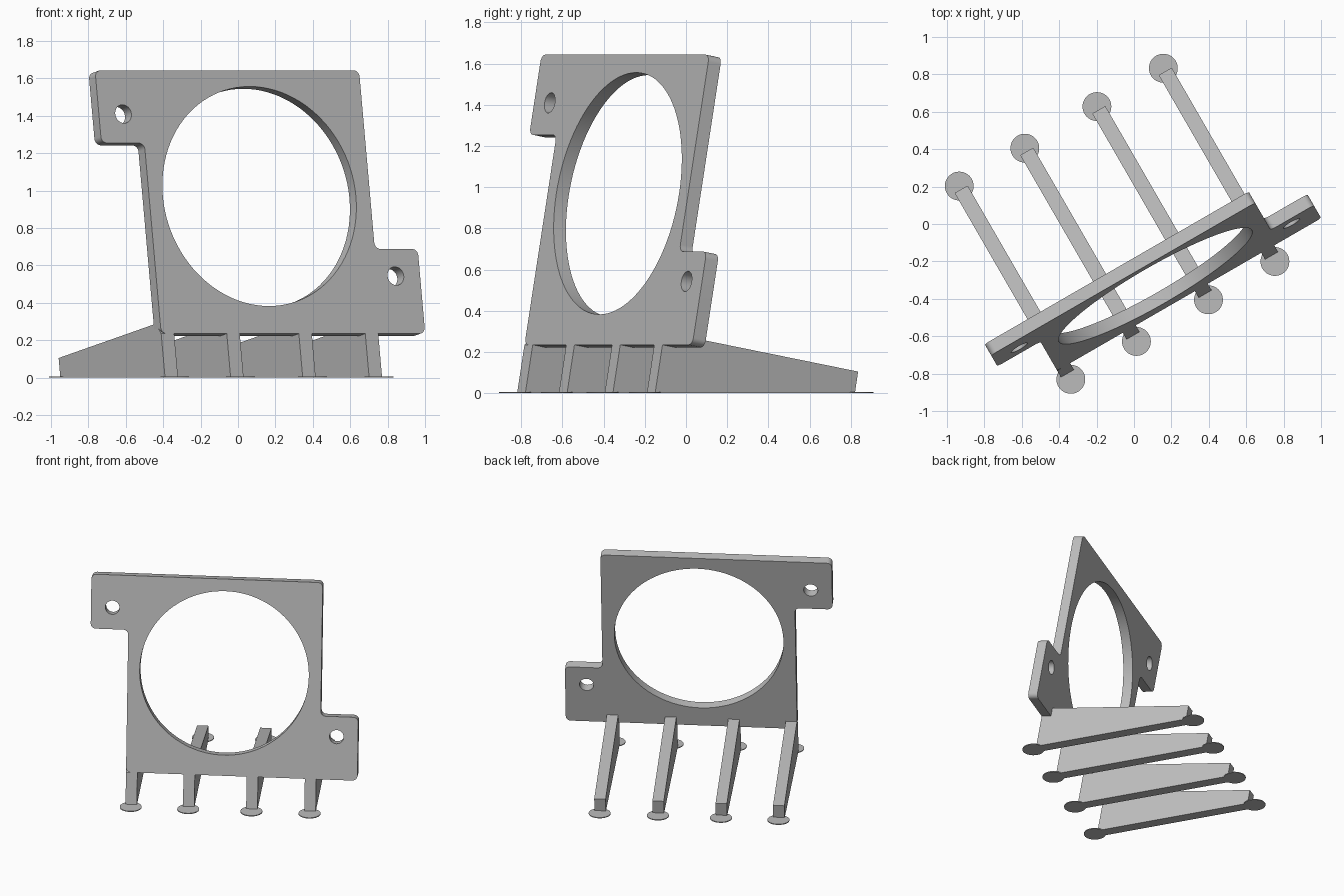
import bpy, bmesh
from math import radians, sin, cos, tan, pi
from mathutils import Matrix, Vector

cube = bpy.data.objects.get("Cube")
if cube:
    bpy.data.objects.remove(cube, do_unlink=True)

LEAN = radians(10)
THICK = 0.07
LEG_W = 0.08
LEG_LEN = 1.12
PLATE_Z = 0.235
# Frame of the stand: x along the plate, y towards the back
STAND = Matrix.Translation((-0.39, -0.82, 0)) @ Matrix.Rotation(radians(30), 4, "Z")

grey = bpy.data.materials.new("plain_grey")
grey.use_nodes = True
grey.diffuse_color = (0.5, 0.5, 0.5, 1)
grey.node_tree.nodes["Principled BSDF"].inputs["Base Color"].default_value = (0.5, 0.5, 0.5, 1)


def finish(name, bm, matrix):
    """Turn a bmesh into a placed, shaded object."""
    bmesh.ops.remove_doubles(bm, verts=bm.verts, dist=0.0001)
    bmesh.ops.recalc_face_normals(bm, faces=bm.faces)
    mesh = bpy.data.meshes.new(name)
    bm.to_mesh(mesh)
    bm.free()
    mesh.materials.append(grey)
    obj = bpy.data.objects.new(name, mesh)
    obj.matrix_world = matrix
    bpy.context.collection.objects.link(obj)
    bpy.ops.object.select_all(action="DESELECT")
    obj.select_set(True)
    bpy.context.view_layer.objects.active = obj
    bpy.ops.object.shade_smooth_by_angle(angle=radians(30))
    return obj


def rounded(corners, r, steps=6):
    """Round every right-angled corner of an outline."""
    pts = [Vector(c) for c in corners]
    out = []
    for i, p in enumerate(pts):
        a = (pts[i - 1] - p).normalized()
        b = (pts[(i + 1) % len(pts)] - p).normalized()
        centre = p + r * (a + b)
        for k in range(steps + 1):
            t = pi / 2 * k / steps
            out.append(centre - r * (b * cos(t) + a * sin(t)))
    return out


def circle(x, y, r, n):
    return [(x + r * cos(2 * pi * i / n), y + r * sin(2 * pi * i / n)) for i in range(n)]


# Plate: a square with two offset lugs, one large opening and two bolt holes
outline = [(0, 0), (1.63, 0), (1.63, 0.46), (1.365, 0.46),
           (1.365, 1.43), (-0.265, 1.43), (-0.265, 1.035), (0, 1.035)]
loops = [rounded(outline, 0.035), circle(0.681, 0.746, 0.596, 96),
         circle(-0.114, 1.193, 0.05, 32), circle(1.479, 0.313, 0.05, 32)]
curve = bpy.data.curves.new("plate_outline", "CURVE")
curve.dimensions = "2D"
curve.fill_mode = "BOTH"
curve.extrude = THICK / 2
for loop in loops:
    spline = curve.splines.new("POLY")
    spline.points.add(len(loop) - 1)
    for point, co in zip(spline.points, loop):
        point.co = (co[0], co[1], 0, 1)
    spline.use_cyclic_u = True
helper = bpy.data.objects.new("plate_outline", curve)
bpy.context.collection.objects.link(helper)
bpy.context.view_layer.update()
solid = helper.evaluated_get(bpy.context.evaluated_depsgraph_get()).to_mesh()
bm = bmesh.new()
bm.from_mesh(solid)
bpy.data.objects.remove(helper, do_unlink=True)
bmesh.ops.translate(bm, verts=bm.verts, vec=(0, 0, -THICK / 2))
upright = (STAND @ Matrix.Translation((0, PLATE_Z * tan(LEAN), PLATE_Z))
           @ Matrix.Rotation(pi / 2 - LEAN, 4, "X"))
finish("plate", bm, upright)

# Legs: wedge-shaped struts running back from the plate, with a disc at each end
leg_profile = [(0, 0), (LEG_LEN, 0), (LEG_LEN + 0.018, 0.105), (0.1, 0.288),
               (PLATE_Z * tan(LEAN), PLATE_Z)]
for i, x in enumerate((0, 0.405, 0.85, 1.26), 1):
    bm = bmesh.new()
    face = bm.faces.new([bm.verts.new((x, y, z)) for y, z in leg_profile])
    side = bmesh.ops.extrude_face_region(bm, geom=[face], use_keep_orig=True)["geom"]
    moved = [g for g in side if isinstance(g, bmesh.types.BMVert)]
    bmesh.ops.translate(bm, verts=moved, vec=(LEG_W, 0, 0))
    finish(f"leg_{i}", bm, STAND)

    for end, y in (("front", -0.035), ("back", LEG_LEN + 0.038)):
        bm = bmesh.new()
        bmesh.ops.create_cone(bm, cap_ends=True, segments=48, radius1=0.077,
                              radius2=0.077, depth=0.006)
        place = Matrix.Translation((x + LEG_W / 2, y, 0.003))
        finish(f"{end}_foot_pad_{i}", bm, STAND @ place)
